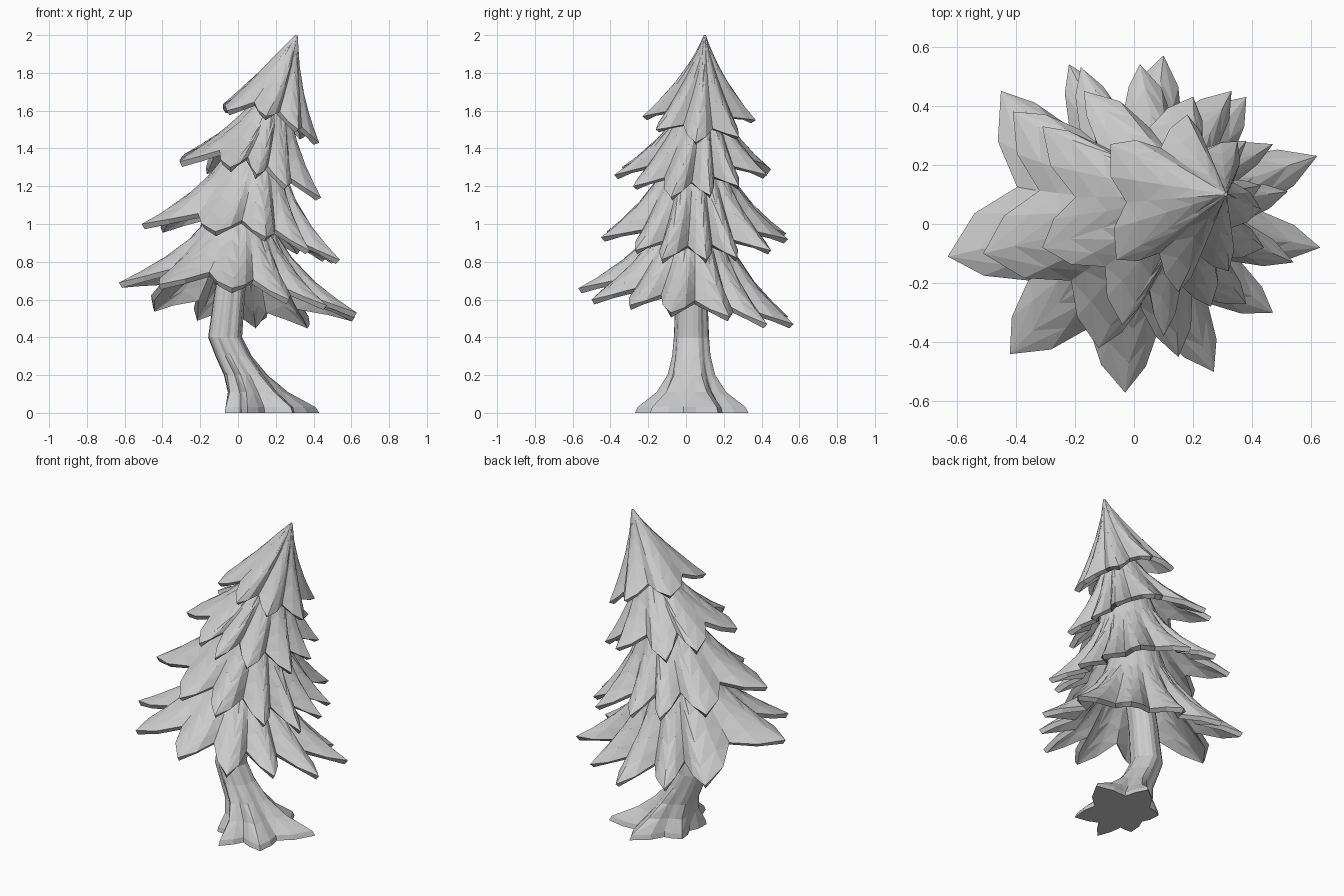
import bpy, math
from mathutils import Vector

if "Cube" in bpy.data.objects:
    bpy.data.objects.remove(bpy.data.objects["Cube"])


def add_mesh(name, rings, caps=()):
    """Skin equal-length rings (listed top to bottom, counter-clockwise)."""
    n = len(rings[0])
    verts = [p for ring in rings for p in ring]
    faces = []
    for k in range(len(rings) - 1):
        for i in range(n):
            j = (i + 1) % n
            a, b, c, d = k * n + i, (k + 1) * n + i, (k + 1) * n + j, k * n + j
            faces += [(a, b, c), (a, c, d)] if i % 2 else [(a, b, d), (b, c, d)]
    if "top" in caps:
        faces.append(tuple(range(n)))
    if "bottom" in caps:
        faces.append(tuple(reversed(range((len(rings) - 1) * n, len(rings) * n))))
    me = bpy.data.meshes.new(name)
    me.from_pydata(verts, [], faces)
    me.update()
    ob = bpy.data.objects.new(name, me)
    bpy.context.collection.objects.link(ob)
    return ob


def outline(tips, centre, valley, rise, width=0.5, reach=0.56):
    """Star outline with convex leaf edges: tip, shoulder, valley, shoulder."""
    pol = sorted((math.atan2(y - centre[1], x - centre[0]),
                  math.hypot(x - centre[0], y - centre[1]), z) for x, y, z in tips)
    out = []
    for i, (a, r, z) in enumerate(pol):
        b, s, w = pol[(i + 1) % len(pol)]
        if b < a:
            b += 2 * math.pi
        m, vr, vz = (a + b) / 2, valley * (r + s) / 2, (z + w) / 2 + rise

        def shoulder(ang, rad, h):
            return (m + (ang - m) * width, vr + (rad - vr) * reach,
                    vz + (h - vz) * reach)
        out += [(a, r, z), shoulder(a, r, z), (m, vr, vz), shoulder(b, s, w)]
    return out


def tier(name, tips, centre, top, top_r, power, lean=0.0, rise=0.075):
    """Flared skirt of pointed leaves hanging from a small top ring."""
    rim = outline(tips, centre, 0.65, rise)
    rings = []
    for t in (0, 0.1, 0.28, 0.52, 0.78, 1):
        ring = []
        for k, (a, r, z) in enumerate(rim):
            c, s = math.cos(a), math.sin(a)
            p0 = Vector((top[0] + top_r * c, top[1] + top_r * s,
                         top[2] - 0.3 * top_r * c))
            p1 = Vector((centre[0] + r * c, centre[1] + r * s, z))
            p = p0.lerp(p1, t)
            # valleys fall more evenly than tips so the skirt reads as one cone
            e = power - lean * c + (0, .07, .15, .07)[k % 4]
            p.z = p0.z + (p1.z - p0.z) * t ** e
            ring.append(p)
        rings.append(ring)
    ob = add_mesh(name, rings, ("top",))
    mod = ob.modifiers.new("thickness", 'SOLIDIFY')
    mod.thickness = 0.032
    mod.offset = -1


# Foliage tiers, leaf tips as (x, y, z)
tier("foliage_bottom",
     [(-.63, -.11, .69), (-.42, -.44, .68), (-.03, -.57, .66), (.27, -.50, .60),
      (.47, -.30, .57), (.63, -.08, .53), (.62, .23, .51), (.38, .43, .47),
      (.10, .57, .47), (-.22, .54, .51), (-.45, .45, .56)],
     (0, 0), (.03, .03, 1.08), .15, .58)
tier("foliage_lower_middle",
     [(-.51, -.10, 1.0), (-.12, -.42, .96), (.15, -.45, .93), (.38, -.27, .86),
      (.54, -.13, .81), (.52, .11, .81), (.47, .27, .82), (.33, .45, .86),
      (.02, .54, .92), (-.18, .53, .95), (-.41, .38, .98)],
     (.04, .04), (.10, .05, 1.40), .14, .58)
tier("foliage_upper_middle",
     [(-.31, -.08, 1.33), (-.04, -.34, 1.30), (.10, -.38, 1.26), (.26, -.28, 1.20),
      (.44, -.08, 1.14), (.43, .13, 1.15), (.38, .28, 1.20), (.20, .43, 1.26),
      (-.17, .45, 1.29), (-.31, .33, 1.34)],
     (.10, .04), (.19, .08, 1.67), .085, .62)
tier("foliage_top",
     [(-.06, -.12, 1.60), (.15, -.23, 1.57), (.32, -.16, 1.50), (.43, .05, 1.43),
      (.35, .28, 1.46), (.18, .37, 1.55), (-.08, .27, 1.61)],
     (.18, .08), (.31, .10, 2.0), .006, .68, lean=.18, rise=.06)

# Curved trunk flaring into pointed roots
roots = outline([(.43, .17, 0), (.29, -.19, 0), (.05, -.27, 0), (-.07, -.11, 0),
                 (-.07, .14, 0), (.17, .33, 0)], (.08, .03), .62, 0, .5, .45)
rings = []
for z, cx, r, blend in ((.90, 0, .08, 0), (.64, -.045, .083, 0), (.40, -.07, .092, 0),
                        (.30, -.03, .095, .03), (.20, .02, .10, .13),
                        (.11, .05, .10, .42), (.03, .07, .10, .93), (0, .08, .10, 1)):
    ring = []
    for k, (a, rr, _) in enumerate(roots):
        rad = r * (1.03, 1.0, .94, 1.0)[k % 4]
        p = Vector((cx + rad * math.cos(a), .03 + rad * math.sin(a), z))
        q = Vector((.08 + rr * math.cos(a), .03 + rr * math.sin(a), z))
        ring.append(p.lerp(q, blend))
    rings.append(ring)
add_mesh("trunk", rings, ("top", "bottom"))
